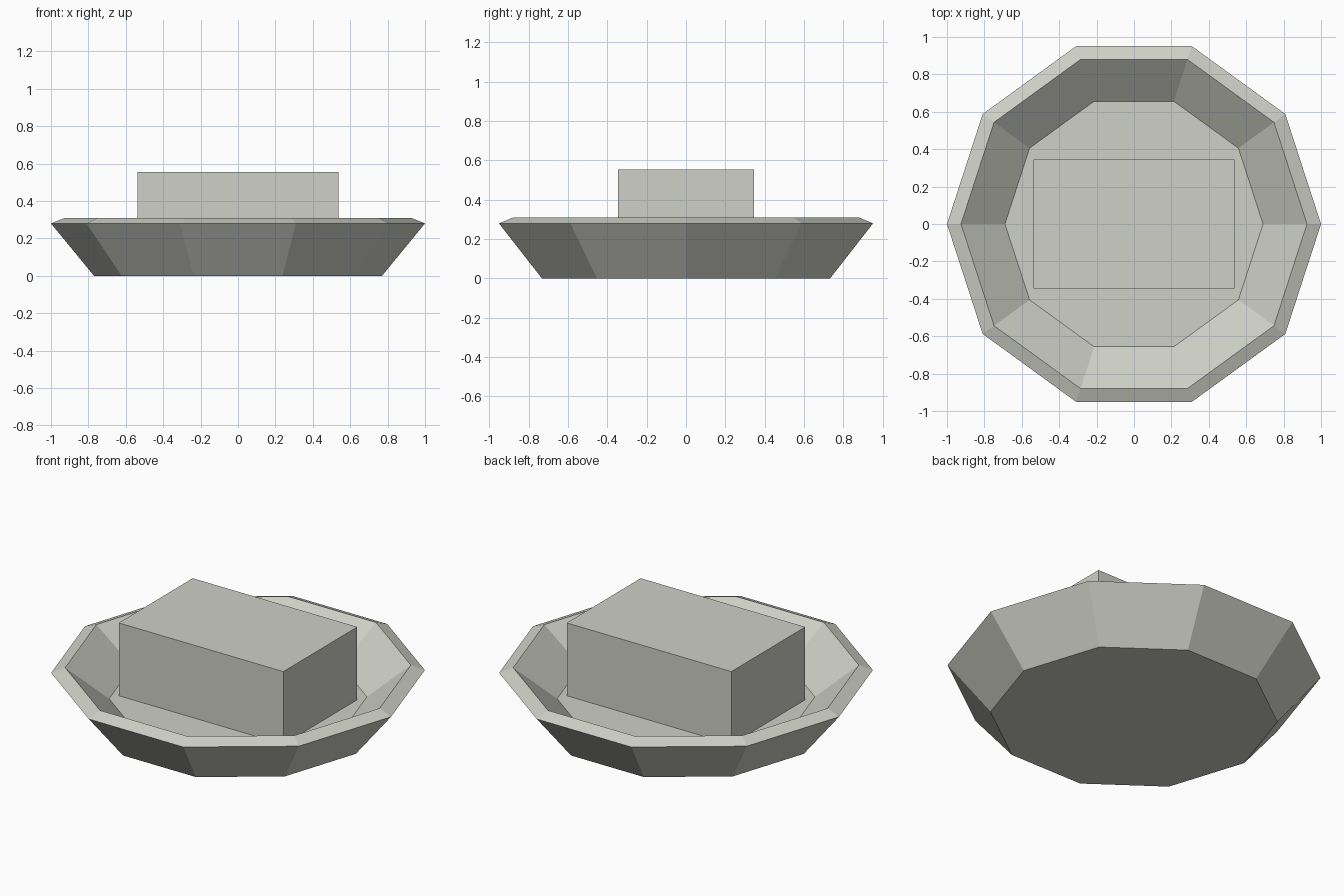
import bpy, bmesh
from math import cos, sin, tau

old = bpy.data.objects.get("Cube")
if old:
    bpy.data.objects.remove(old, do_unlink=True)

# Single pale stone colour
stone = bpy.data.materials.new("pale_stone")
stone.use_nodes = True
colour = (0.62, 0.63, 0.57, 1)
stone.diffuse_color = colour
stone.node_tree.nodes["Principled BSDF"].inputs["Base Color"].default_value = colour

SIDES = 10
FLOOR = 0.125


def add_object(name, bm):
    bmesh.ops.recalc_face_normals(bm, faces=bm.faces)
    mesh = bpy.data.meshes.new(name)
    bm.to_mesh(mesh)
    bm.free()
    mesh.materials.append(stone)
    obj = bpy.data.objects.new(name, mesh)
    bpy.context.collection.objects.link(obj)
    return obj


def ring(bm, radius, z):
    return [bm.verts.new((radius * cos(tau * i / SIDES), radius * sin(tau * i / SIDES), z))
            for i in range(SIDES)]


# Ten-sided dish: underside, flared wall, bevelled rim, inner wall, floor
bm = bmesh.new()
profile = [(0.77, 0), (1.0, 0.28), (0.925, 0.31), (0.69, FLOOR)]
rings = [ring(bm, r, z) for r, z in profile]
for low, high in zip(rings, rings[1:]):
    for i in range(SIDES):
        j = (i + 1) % SIDES
        bm.faces.new((low[i], low[j], high[j], high[i]))
bm.faces.new(rings[0])
bm.faces.new(rings[-1])
add_object("dish", bm)

# Rectangular block resting on the dish floor
bm = bmesh.new()
bmesh.ops.create_cube(bm, size=1)
bmesh.ops.scale(bm, vec=(1.075, 0.69, 0.555 - FLOOR), verts=bm.verts)
bmesh.ops.translate(bm, vec=(0, 0, (0.555 + FLOOR) / 2), verts=bm.verts)
add_object("block", bm)
